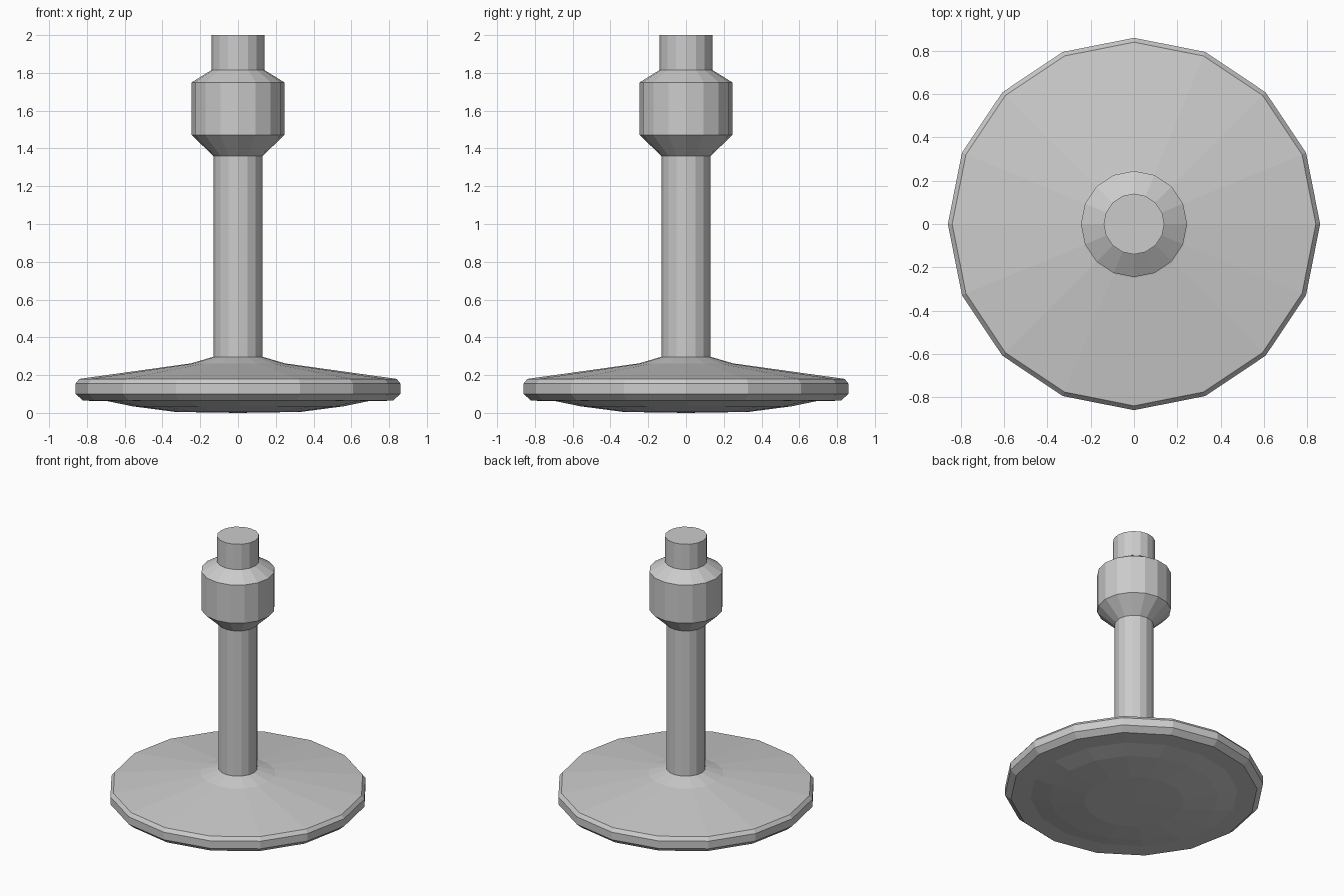
import bpy, bmesh, math

if "Cube" in bpy.data.objects:
    bpy.data.objects.remove(bpy.data.objects["Cube"])

SIDES = 16

grey = bpy.data.materials.new("plain_grey")
grey.diffuse_color = (0.6, 0.6, 0.6, 1)
grey.use_nodes = True
grey.node_tree.nodes["Principled BSDF"].inputs["Base Color"].default_value = grey.diffuse_color


def lathe(name, profile):
    """Spin a (radius, height) profile into a closed 16-sided solid."""
    bm = bmesh.new()
    rings = []
    for r, z in profile:
        if r == 0:
            rings.append([bm.verts.new((0, 0, z))] * SIDES)
        else:
            rings.append([bm.verts.new((r * math.cos(math.tau * i / SIDES),
                                        r * math.sin(math.tau * i / SIDES), z))
                          for i in range(SIDES)])
    for low, high in zip(rings, rings[1:]):
        for i in range(SIDES):
            j = (i + 1) % SIDES
            corners = dict.fromkeys((low[i], low[j], high[j], high[i]))
            bm.faces.new(list(corners))
    # flat caps on open ends
    if profile[0][0] > 0:
        bm.faces.new(rings[0][::-1])
    if profile[-1][0] > 0:
        bm.faces.new(rings[-1])
    bmesh.ops.recalc_face_normals(bm, faces=bm.faces)
    mesh = bpy.data.meshes.new(name)
    bm.to_mesh(mesh)
    bm.free()
    mesh.materials.append(grey)
    obj = bpy.data.objects.new(name, mesh)
    bpy.context.collection.objects.link(obj)
    return obj


# round foot: shallow domed underside, bevelled rim, sloping top
lathe("foot", [(0, 0), (0.33, 0.005), (0.56, 0.035), (0.69, 0.062), (0.82, 0.065),
               (0.86, 0.10), (0.86, 0.155), (0.84, 0.18), (0.25, 0.262), (0.13, 0.297)])

# slim upright
lathe("stem", [(0.13, 0.28), (0.13, 1.37)])

# thick collar with tapered ends
lathe("collar", [(0.13, 1.36), (0.245, 1.47), (0.245, 1.75), (0.14, 1.815)])

# plug on top
lathe("top_plug", [(0.14, 1.80), (0.14, 2.0)])
